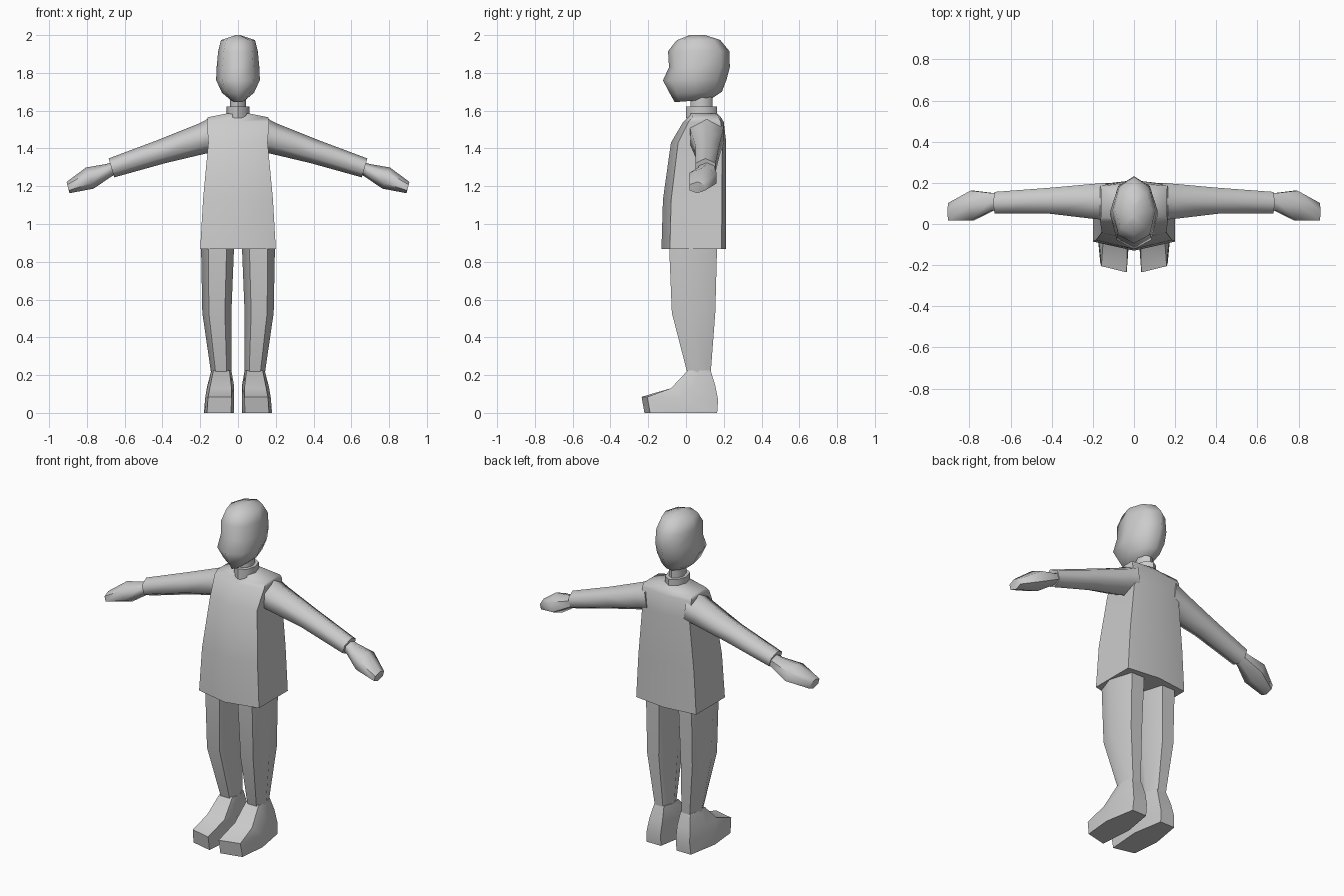
import bpy, bmesh, math
from mathutils import Vector

if "Cube" in bpy.data.objects:
    bpy.data.objects.remove(bpy.data.objects["Cube"])

grey = bpy.data.materials.new("plain grey")
grey.diffuse_color = (0.6, 0.6, 0.6, 1)
grey.use_nodes = True
grey.node_tree.nodes["Principled BSDF"].inputs["Base Color"].default_value = grey.diffuse_color

# Cross-sections as (side, depth): depth 0 = front, 1 = back
POINTED = [(0, 0), (1, .13), (1, .93), (0, 1), (-1, .93), (-1, .13)]
ROUND = [(0, 0), (.72, .13), (1, .5), (.68, .85), (0, 1), (-.68, .85), (-1, .5), (-.72, .13)]
LIMB = [(-.55, 0), (.55, 0), (1, .45), (.5, 1), (-.5, 1), (-1, .45)]
SHOE = [(-.8, 0), (.8, 0), (1, .5), (.6, 1), (-.6, 1), (-1, .5)]


def loft(name, rings, angle=65, mirror=False):
    """Skin a list of rings, cap both ends, shade smooth by angle."""
    bm = bmesh.new()
    vs = [[bm.verts.new(p) for p in ring] for ring in rings]
    n = len(rings[0])
    for a, b in zip(vs, vs[1:]):
        for i in range(n):
            j = (i + 1) % n
            bm.faces.new((a[i], a[j], b[j], b[i]))
    bm.faces.new(vs[0][::-1])
    bm.faces.new(vs[-1])
    bmesh.ops.recalc_face_normals(bm, faces=bm.faces)
    me = bpy.data.meshes.new(name)
    bm.to_mesh(me)
    bm.free()
    me.materials.append(grey)
    ob = bpy.data.objects.new(name, me)
    bpy.context.collection.objects.link(ob)
    if mirror:
        ob.modifiers.new("mirror", "MIRROR")
    bpy.ops.object.select_all(action='DESELECT')
    bpy.context.view_layer.objects.active = ob
    ob.select_set(True)
    bpy.ops.object.shade_smooth_by_angle(angle=math.radians(angle))
    return ob


def level(section, x, w, front, back, zf, zb=None):
    """Ring stacked upward; height runs from zf at the front to zb at the back."""
    zb = zf if zb is None else zb
    return [(x + w * s, front + (back - front) * d, zf + (zb - zf) * d) for s, d in section]


def across(c, ry, rz, lean):
    """Hexagonal ring of an arm, leaning in the x-z plane."""
    pts = []
    for k in range(6):
        t = math.radians(60 * k + 30)
        u, v = math.cos(t) / .866 * ry, math.sin(t) * rz
        pts.append((c[0] + v * lean, c[1] + u, c[2] + v))
    return pts


# Long coat with flat hem and sloping shoulders
loft("coat", [level(POINTED, 0, *r) for r in [
    (.20, -.13, .213, .868), (.185, -.122, .213, 1.13), (.157, -.08, .213, 1.43),
    (.165, -.015, .20, 1.54), (.16, .01, .185, 1.565), (.06, .01, .165, 1.585)]], 75)

# Collar and neck
loft("collar", [level(ROUND, 0, .06, .0, .165, z) for z in (1.56, 1.622)], 50)
loft("neck", [level(ROUND, 0, .042, .025, .14, z) for z in (1.58, 1.70)], 50)

# Head: chin to crown
loft("head", [level(ROUND, 0, *r) for r in [
    (.035, -.06, .13, 1.645, 1.66), (.085, -.085, .19, 1.69, 1.70),
    (.116, -.122, .215, 1.76, 1.765), (.113, -.09, .232, 1.83),
    (.105, -.095, .23, 1.915), (.09, -.05, .18, 1.972, 1.975), (.012, .02, .10, 2.0)]], 75)

# Sleeves
loft("sleeves", [
    across((.13, .11, 1.475), .09, .09, .15), across((.19, .11, 1.452), .085, .08, .2),
    across((.40, .113, 1.385), .063, .062, .3), across((.67, .103, 1.297), .053, .05, .3)],
    65, True)

# Hands, flattened toward the fingertips
loft("hands", [
    across((.64, .108, 1.305), .042, .03, .3), across((.685, .108, 1.283), .042, .035, .3),
    across((.785, .09, 1.243), .072, .056, .35), across((.90, .06, 1.193), .042, .03, .25)],
    65, True)

# Legs
loft("legs", [level(LIMB, *r) for r in [
    (.108, .088, -.09, .165, .90), (.112, .077, -.075, .155, .53),
    (.088, .053, .01, .13, .20)]], 65, True)

# Shoes with a long low toe
shoes = [level(SHOE, *r) for r in [
    (.088, .053, .01, .13, .225), (.092, .072, -.08, .155, .13, .145),
    (.097, .077, -.22, .17, .085, .07), (.1, .08, -.205, .165, 0)]]
# The inner corner of each toe reaches further forward
for ring in shoes[2:]:
    ring[0] = (ring[0][0], ring[0][1] - .015, ring[0][2])
    ring[1] = (ring[1][0], ring[1][1] + .015, ring[1][2])
loft("shoes", shoes, 60, True)
